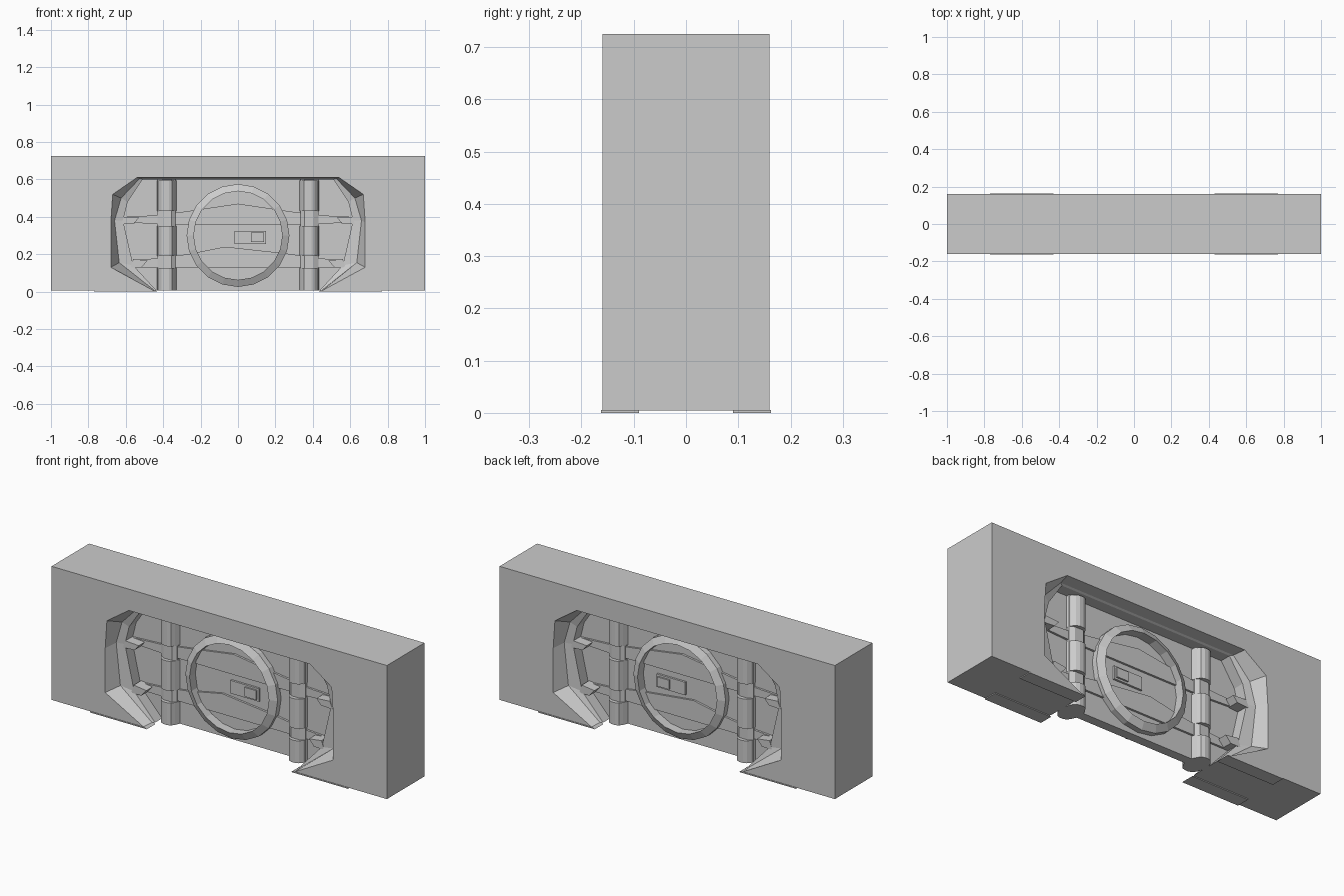
import bpy, bmesh, math

if "Cube" in bpy.data.objects:
    bpy.data.objects.remove(bpy.data.objects["Cube"])

Z0 = 0.005


def finish(name, bm, mirror_x=False, mirror_y=True):
    bmesh.ops.recalc_face_normals(bm, faces=bm.faces)
    me = bpy.data.meshes.new(name)
    bm.to_mesh(me)
    bm.free()
    ob = bpy.data.objects.new(name, me)
    bpy.context.collection.objects.link(ob)
    if mirror_x or mirror_y:
        m = ob.modifiers.new("Mirror", 'MIRROR')
        m.use_axis = (mirror_x, mirror_y, False)
        m.merge_threshold = 0.0005
    return ob


def prism(name, pts, y0, y1, **kw):
    """Extrude an x-z outline from depth y0 to y1."""
    bm = bmesh.new()
    a = [bm.verts.new((x, y0, z)) for x, z in pts]
    b = [bm.verts.new((x, y1, z)) for x, z in pts]
    bm.faces.new(a)
    bm.faces.new(b)
    for i in range(len(a)):
        j = (i + 1) % len(a)
        bm.faces.new((a[i], a[j], b[j], b[i]))
    return finish(name, bm, **kw)


def pillar(name, pts, z0, z1):
    """Extrude an x-y outline upward; mirrored to all four places."""
    bm = bmesh.new()
    f = bm.faces.new([bm.verts.new((x, y, z0)) for x, y in pts])
    r = bmesh.ops.extrude_face_region(bm, geom=[f])
    for v in r["geom"]:
        if isinstance(v, bmesh.types.BMVert):
            v.co.z = z1
    if f.is_valid is False or len(bm.faces) < len(pts) + 2:
        bm.faces.new([v for v in bm.verts if abs(v.co.z - z0) < 1e-6])
    return finish(name, bm, mirror_x=True)


def both(half):
    return half + [(-x, z) for x, z in reversed(half)]


# Doorway outlines: face of the wall, lip, inner edge
A = both([(.45, Z0), (.68, .13), (.68, .37), (.67, .52), (.54, .61)])
B = both([(.445, Z0), (.635, .155), (.66, .38), (.625, .50), (.525, .605)])
C = both([(.435, Z0), (.56, .14), (.615, .38), (.59, .48), (.51, .60)])

# Wall slab, front half with stepped doorway, mirrored to the back
bm = bmesh.new()
loops = [[bm.verts.new((x, y, z)) for x, z in pts]
         for pts, y in ((A, -.16), (B, -.095), (C, -.085), (C, 0))]
box = [(-1, Z0), (-1, .725), (1, .725), (1, Z0)]
of = [bm.verts.new((x, -.16, z)) for x, z in box]
ob_ = [bm.verts.new((x, 0, z)) for x, z in box]
n = len(A)
for l0, l1 in zip(loops, loops[1:]):
    for i in range(n - 1):
        bm.faces.new((l0[i], l0[i + 1], l1[i + 1], l1[i]))
bm.faces.new(of + loops[0])
for i in range(3):
    bm.faces.new((of[i], of[i + 1], ob_[i + 1], ob_[i]))
bm.faces.new([of[3], ob_[3]] + [l[0] for l in reversed(loops)])
bm.faces.new([of[0], ob_[0]] + [l[-1] for l in reversed(loops)])
finish("wall", bm)

# Thin kick plates at the foot of the wall
prism("foot_plate", [(.43, 0), (.77, 0), (.77, .006), (.44, .006)], -.163, -.09, mirror_x=True)

# Door leaf
door = [(x * 1.01, z if z < .01 else z + .004) for x, z in C]
prism("door_leaf", door, -.025, .025, mirror_y=False)

# Raised bands across the door
prism("upper_band", [(-.42, .36), (.42, .36), (.42, .41), (.27, .43), (0, .47), (-.27, .43), (-.42, .41)],
      -.036, -.02)
prism("lower_band", [(-.42, .13), (.42, .13), (.42, .18), (.25, .205), (-.07, .24), (-.27, .2), (-.42, .18)],
      -.036, -.02)
prism("side_band_upper", [(.40, .36), (.60, .37), (.60, .40), (.40, .41)], -.036, -.02, mirror_x=True)
prism("side_band_lower", [(.40, .13), (.54, .13), (.55, .17), (.40, .18)], -.036, -.02, mirror_x=True)

# Rounded columns: slim core with thicker segments
core = [(.335, -.02), (.335, -.04), (.355, -.055), (.405, -.055), (.43, -.04), (.43, -.02)]
seg = [(.325, -.02), (.34, -.05), (.352, -.068), (.37, -.075), (.392, -.075), (.41, -.068), (.425, -.05), (.435, -.02)]
pillar("column_core", core, Z0, .60)
for z0, z1 in ((Z0, .125), (.19, .35), (.43, .595)):
    pillar("column_segment", seg, z0, z1)

# Latch brackets on the jambs
prism("upper_bracket", [(.625, .36), (.61, .40), (.53, .395), (.555, .365)], -.088, -.02, mirror_x=True)
prism("lower_bracket", [(.575, .13), (.56, .175), (.485, .165), (.515, .13)], -.088, -.02, mirror_x=True)

# Round ring in the middle of the door
bm = bmesh.new()
N = 20
prof = [(.275, -.02), (.275, -.055), (.237, -.075), (.237, -.02)]
rings = [[bm.verts.new((r * math.sin(2 * math.pi * i / N), y, .30 + r * math.cos(2 * math.pi * i / N)))
          for r, y in prof] for i in range(N)]
for i in range(N):
    p, q = rings[i], rings[(i + 1) % N]
    for k in range(4):
        m = (k + 1) % 4
        bm.faces.new((p[k], p[m], q[m], q[k]))
finish("door_ring", bm)

# Control panel with a button
prism("control_panel", [(-.02, .255), (.15, .255), (.15, .325), (-.02, .325)], -.036, -.02)
prism("control_button", [(.07, .265), (.14, .265), (.14, .315), (.07, .315)], -.045, -.03)
